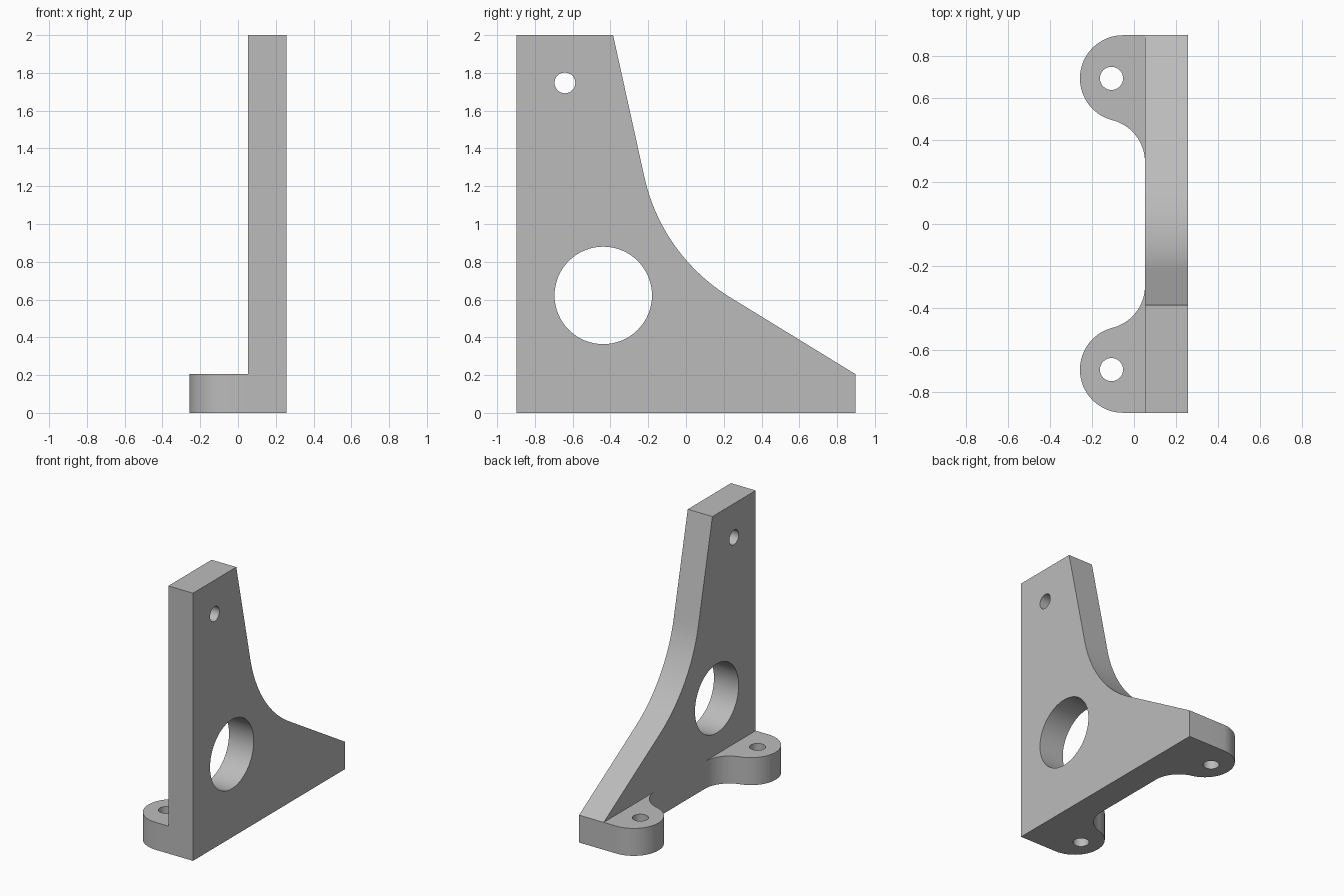
import bpy, bmesh, math
from mathutils import Vector

if "Cube" in bpy.data.objects:
    bpy.data.objects.remove(bpy.data.objects["Cube"], do_unlink=True)

END, FACE, BACK, FOOT = 0.897, 0.052, 0.256, 0.205   # half length, plate sides, foot height
R = 0.205                                            # foot rounding radius

grey = bpy.data.materials.new("plain grey")
grey.use_nodes = True
colour = (0.5, 0.5, 0.5, 1)
grey.diffuse_color = colour
grey.node_tree.nodes["Principled BSDF"].inputs["Base Color"].default_value = colour


def arc(cx, cy, r, start, stop, n):
    """Points along an arc, angles in radians."""
    return [(cx + r * math.cos(a), cy + r * math.sin(a))
            for a in (start + (stop - start) * i / n for i in range(n + 1))]


def fillet(before, corner, after, r, n):
    """Round a corner with an arc tangent to both of its edges."""
    p = Vector(corner)
    u, v = (Vector(before) - p).normalized(), (Vector(after) - p).normalized()
    half = u.angle(v) / 2
    c = p + (u + v).normalized() * r / math.sin(half)
    a = p + u * r / math.tan(half) - c
    b = p + v * r / math.tan(half) - c
    start = math.atan2(a.y, a.x)
    sweep = math.atan2(a.x * b.y - a.y * b.x, a.dot(b))
    return arc(c.x, c.y, r, start, start + sweep, n)


def prism(name, outline, place, depth):
    """Solid made by sweeping a flat outline along a vector."""
    bm = bmesh.new()
    face = bm.faces.new([bm.verts.new(place(*p)) for p in outline])
    swept = bmesh.ops.extrude_face_region(bm, geom=[face])["geom"]
    bmesh.ops.translate(bm, vec=depth, verts=[g for g in swept if isinstance(g, bmesh.types.BMVert)])
    bmesh.ops.recalc_face_normals(bm, faces=bm.faces)
    mesh = bpy.data.meshes.new(name)
    bm.to_mesh(mesh)
    bm.free()
    mesh.materials.append(grey)
    obj = bpy.data.objects.new(name, mesh)
    bpy.context.collection.objects.link(obj)
    return obj


def combine(target, other, operation):
    """Apply a boolean and remove the helper solid."""
    mod = target.modifiers.new(operation, 'BOOLEAN')
    mod.operation, mod.solver, mod.object = operation, 'EXACT', other
    bpy.context.view_layer.objects.active = target
    bpy.ops.object.modifier_apply(modifier=mod.name)
    bpy.data.objects.remove(other, do_unlink=True)


def hole(target, cx, cy, r, place, depth, n=48):
    cutter = prism("hole_cutter", arc(cx, cy, r, 0, math.tau, n)[:-1], place, depth)
    cutter.hide_render = True
    combine(target, cutter, 'DIFFERENCE')


# Upright plate with a curved sloping edge
top, corner, tip = (-0.386, 2), (-0.129, 0.834), (END, FOOT)
outline = [(-END, 0), (-END, 2), top] + fillet(top, corner, tip, 1.0, 24) + [tip, (END, 0)]
bracket = prism("bracket", outline, lambda y, z: (FACE, y, z), (BACK - FACE, 0, 0))

# Rounded feet that blend into the plate, mirrored front to back
ex, ey = -0.052, END - R
fx = FACE - R
fy = ey - math.sqrt(4 * R * R - (fx - ex) ** 2)
lean = math.atan2(fy - ey, fx - ex)
foot_outline = ([(BACK, END)] + arc(ex, ey, R, math.pi / 2, lean + math.tau, 32)
                + arc(fx, fy, R, lean + math.pi, 0, 16)[1:] + [(BACK, fy)])
for side in (-1, 1):
    foot = prism("foot", foot_outline, lambda x, y: (x, side * y, 0), (0, 0, FOOT))
    combine(bracket, foot, 'UNION')
    hole(bracket, -0.107, ey, 0.055, lambda x, y: (x, side * y, -0.1), (0, 0, 0.5), 32)

# Bolt hole and large lightening hole through the plate
for y, z, r, n in ((-0.641, 1.747, 0.055, 32), (-0.438, 0.622, 0.258, 64)):
    hole(bracket, y, z, r, lambda a, b: (-0.1, a, b), (0.6, 0, 0), n)

bpy.ops.object.select_all(action='DESELECT')
bracket.select_set(True)
bpy.context.view_layer.objects.active = bracket
bpy.ops.object.shade_smooth_by_angle(angle=math.radians(30))
